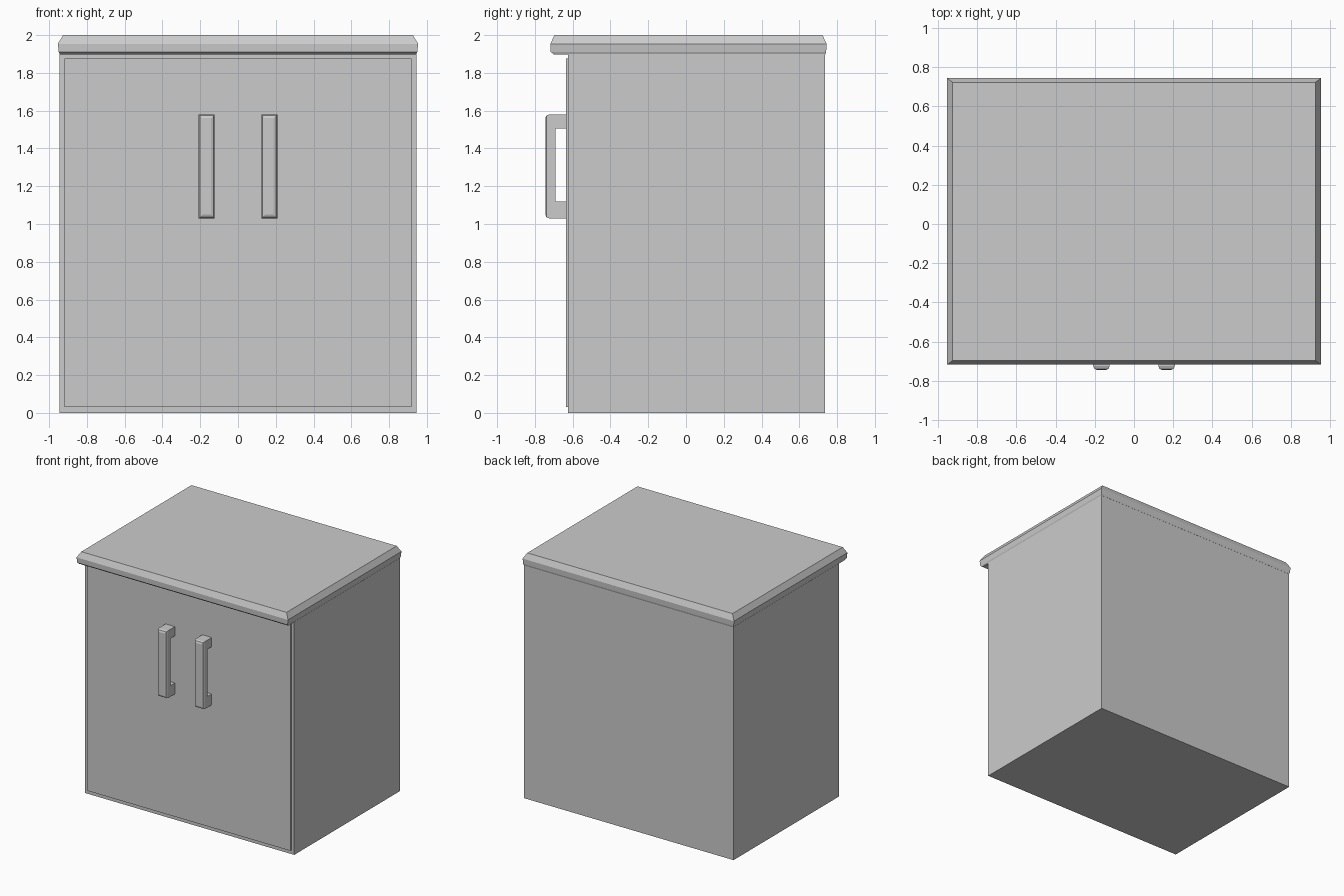
import bpy, bmesh

old = bpy.data.objects.get("Cube")
if old:
    bpy.data.objects.remove(old, do_unlink=True)

# One neutral grey for the whole cabinet
GREY = (0.6, 0.6, 0.6, 1)
grey = bpy.data.materials.new("neutral grey")
grey.diffuse_color = GREY
grey.use_nodes = True
grey.node_tree.nodes["Principled BSDF"].inputs["Base Color"].default_value = GREY


def add_object(name, bm):
    bmesh.ops.recalc_face_normals(bm, faces=bm.faces)
    mesh = bpy.data.meshes.new(name)
    bm.to_mesh(mesh)
    bm.free()
    mesh.materials.append(grey)
    obj = bpy.data.objects.new(name, mesh)
    bpy.context.collection.objects.link(obj)
    return obj


def stacked_rings(name, rings):
    """Loft rectangles (half width, front y, back y, z) from bottom to top."""
    bm = bmesh.new()
    loops = [[bm.verts.new(p) for p in
              ((-w, f, z), (w, f, z), (w, b, z), (-w, b, z))]
             for w, f, b, z in rings]
    for low, high in zip(loops, loops[1:]):
        for i in range(4):
            j = (i + 1) % 4
            bm.faces.new((low[i], low[j], high[j], high[i]))
    bm.faces.new(loops[0][::-1])
    bm.faces.new(loops[-1])
    return add_object(name, bm)


def box(name, w, front, back, low, high):
    return stacked_rings(name, [(w, front, back, low), (w, front, back, high)])


def handle(name, x):
    """Bracket profile in the y-z plane, extruded across x, front edges bevelled."""
    front, grip, door = -0.745, -0.69, -0.634
    profile = [(door, 1.03), (front, 1.03), (front, 1.58), (door, 1.58),
               (door, 1.505), (grip, 1.505), (grip, 1.12), (door, 1.12)]
    width = 0.084
    bm = bmesh.new()
    face = bm.faces.new([bm.verts.new((x - width / 2, y, z)) for y, z in profile])
    new = bmesh.ops.extrude_face_region(bm, geom=[face])["geom"]
    bmesh.ops.translate(bm, vec=(width, 0, 0),
                        verts=[v for v in new if isinstance(v, bmesh.types.BMVert)])
    edges = [e for e in bm.edges if all(v.co.y < front + 0.001 for v in e.verts)]
    bmesh.ops.bevel(bm, geom=edges, offset=0.02, segments=2, profile=0.5,
                    affect='EDGES')
    return add_object(name, bm)


# Cabinet body and the raised door panel
box("cabinet_body", 0.945, -0.625, 0.737, 0, 1.9)
box("door_panel", 0.919, -0.636, -0.62, 0.03, 1.876)

# Worktop with a sloped upper edge and a small lower chamfer
stacked_rings("worktop", [
    (0.943, -0.700, 0.738, 1.898),
    (0.949, -0.716, 0.742, 1.911),
    (0.954, -0.718, 0.744, 1.954),
    (0.926, -0.697, 0.723, 2.0),
])

# Pair of pull handles
for side, sign in (("left", 1), ("right", -1)):
    handle(side + "_handle", sign * 0.166)
